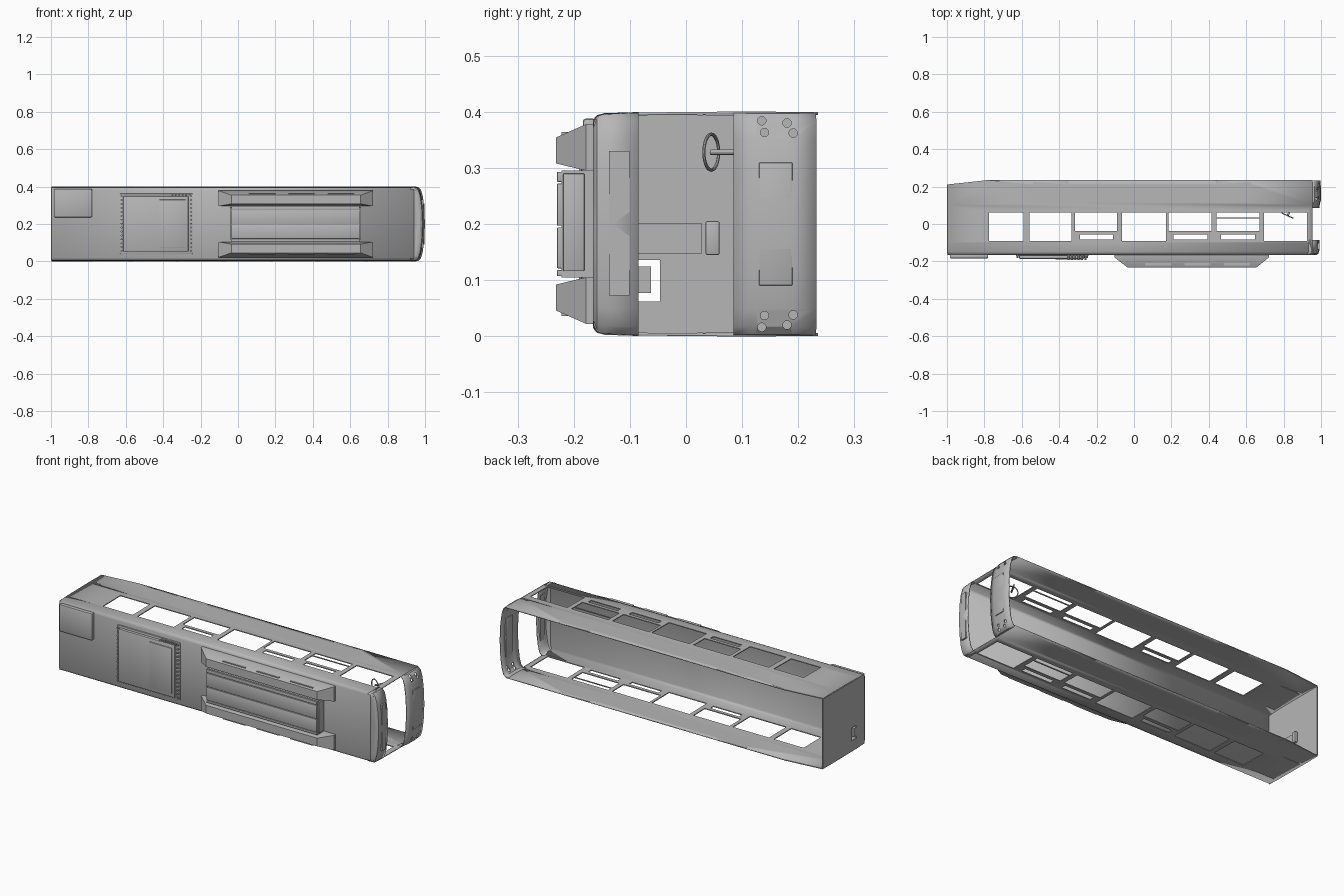
import bpy, bmesh, math
from mathutils import Matrix, Vector

if "Cube" in bpy.data.objects:
    bpy.data.objects.remove(bpy.data.objects["Cube"])

grey = bpy.data.materials.new("body grey")
grey.use_nodes = True
COLOUR = (0.47, 0.47, 0.47, 1)
grey.diffuse_color = COLOUR
grey.node_tree.nodes["Principled BSDF"].inputs["Base Color"].default_value = COLOUR


def finish(name, bm, smooth=True):
    bmesh.ops.recalc_face_normals(bm, faces=bm.faces)
    mesh = bpy.data.meshes.new(name)
    bm.to_mesh(mesh)
    bm.free()
    mesh.materials.append(grey)
    ob = bpy.data.objects.new(name, mesh)
    bpy.context.collection.objects.link(ob)
    if smooth:
        bpy.ops.object.select_all(action="DESELECT")
        ob.select_set(True)
        bpy.context.view_layer.objects.active = ob
        bpy.ops.object.shade_smooth_by_angle(angle=math.radians(30))
    return ob


def add_box(bm, x, y, z):
    size = Matrix.Diagonal((x[1] - x[0], y[1] - y[0], z[1] - z[0], 1))
    mid = Matrix.Translation((sum(x) / 2, sum(y) / 2, sum(z) / 2))
    return bmesh.ops.create_cube(bm, size=1, matrix=mid @ size)["verts"]


def box(name, x, y, z, bevel=0):
    bm = bmesh.new()
    add_box(bm, x, y, z)
    if bevel:
        bmesh.ops.bevel(bm, geom=bm.edges[:], offset=bevel, segments=2, affect="EDGES", profile=0.5)
    return finish(name, bm)


def add_cylinder(bm, centre, axis, radius, depth, segments=24):
    turn = Vector((0, 0, 1)).rotation_difference(Vector(axis)).to_matrix().to_4x4()
    bmesh.ops.create_cone(bm, cap_ends=True, segments=segments, radius1=radius, radius2=radius,
                          depth=depth, matrix=Matrix.Translation(centre) @ turn)


def sweep(rows):
    """Skin a list of equally long point rows."""
    bm = bmesh.new()
    grid = [[bm.verts.new(p) for p in row] for row in rows]
    for a, b in zip(grid, grid[1:]):
        for i in range(len(a) - 1):
            bm.faces.new((a[i], a[i + 1], b[i + 1], b[i]))
    return bm


def thicken_and_cut(ob, thickness, cutter_bm=None):
    cutter = None
    if thickness:
        solid = ob.modifiers.new("thickness", "SOLIDIFY")
        solid.thickness, solid.offset = thickness, 0
    if cutter_bm:
        cutter = finish("cutter", cutter_bm, False)
        cutter.hide_render = True
        cut = ob.modifiers.new("openings", "BOOLEAN")
        cut.operation, cut.solver, cut.object = "DIFFERENCE", "EXACT", cutter
    bpy.context.view_layer.update()
    done = bpy.data.meshes.new_from_object(ob.evaluated_get(bpy.context.evaluated_depsgraph_get()))
    ob.modifiers.clear()
    ob.data = done
    if cutter:
        bpy.data.objects.remove(cutter)


# Roof and both sides as one folded sheet
half = [(0.235, 0.003), (0.1, 0.002), (-0.1, 0.004), (-0.148, 0.007), (-0.158, 0.011), (-0.162, 0.02)]
section = half + [(y, 0.4 - z) for y, z in reversed(half)]
shell = finish("body_shell", sweep([[(x, y, z) for y, z in section] for x in (-0.997, 0.955)]))
holes = bmesh.new()
through = (-0.1, 0.5)
for x0, x1 in ((-0.775, -0.59), (-0.56, -0.335), (-0.065, 0.17), (0.695, 0.925)):
    add_box(holes, (x0, x1), (-0.092, 0.062), through)
for x0, x1 in ((-0.315, -0.09), (0.185, 0.415), (0.44, 0.67)):
    add_box(holes, (x0, x1), (-0.038, 0.062), through)
    add_box(holes, (x0 + 0.025, x1 - 0.022), (-0.084, -0.056), through)
for x in (-0.445, 0.532):
    add_cylinder(holes, (x, 0.21, 0.2), (0, 0, 1), 0.095, 0.6, 48)
    add_box(holes, (x - 0.095, x + 0.095), (0.21, 0.3), through)
# Rising skirt at the rear
for v in add_box(holes, (-1.1, -0.78), (0.235, 0.3), through):
    if v.co.x < -1 and v.co.y < 0.25:
        v.co.y = 0.2
thicken_and_cut(shell, 0.005, holes)

# Rear wall with its opening, hatch and latch
rear = box("rear_wall", (-1, -0.994), (-0.158, 0.211), (0.006, 0.394))
gap = bmesh.new()
add_box(gap, (-1.1, -0.9), (-0.086, -0.046), (0.062, 0.136))
thicken_and_cut(rear, 0, gap)
box("rear_opening_block", (-1, -0.985), (-0.086, -0.062), (0.077, 0.124))
box("rear_hatch", (-0.995, -0.989), (-0.086, 0.028), (0.147, 0.202))
box("rear_latch", (-0.995, -0.98), (0.035, 0.06), (0.145, 0.205), 0.003)

# Curved front: upper band and bumper share a plan outline
side = [(0.935, 0.003), (0.957, 0.005), (0.969, 0.018), (0.978, 0.05), (0.986, 0.11)]
plan = side + [(0.99, 0.2)] + [(x, 0.4 - z) for x, z in reversed(side)]


def front_row(y, dx, squeeze=1.0):
    return [(x + dx, y, 0.2 + (z - 0.2) * squeeze) for x, z in plan]


band_rows = [front_row(-0.085, 0), front_row(-0.145, -0.002, 0.99),
             front_row(-0.157, -0.006, 0.975), front_row(-0.163, -0.016, 0.94)]
band_rows.append([(0.94, -0.163, z) for _, _, z in band_rows[-1]])
band = finish("front_upper_band", sweep(band_rows))
thicken_and_cut(band, 0.005)
box("sign_panel", (0.975, 0.991), (-0.137, -0.101), (0.073, 0.33))

bumper_rows = [front_row(0.085, -0.002), front_row(0.115, 0.003), front_row(0.125, 0.007),
               front_row(0.19, 0.007), front_row(0.232, 0.004)]
bumper = finish("front_bumper", sweep(bumper_rows))
lamps = bmesh.new()
for y, z in ((0.135, 0.384), (0.14, 0.363), (0.18, 0.38), (0.191, 0.362)):
    for height in (z, 0.4 - z):
        add_cylinder(lamps, (0.97, y, height), (1, 0, 0), 0.0075, 0.1)
thicken_and_cut(bumper, 0.005, lamps)
box("bumper_panel", (0.985, 0.9975), (0.13, 0.19), (0.09, 0.31), 0.003)

# Rear corner roof box
box("rear_roof_box", (-0.985, -0.78), (-0.184, -0.16), (0.236, 0.388), 0.006)

# Roof hatch with lid and bolts
box("roof_hatch_base", (-0.632, -0.242), (-0.171, -0.16), (0.04, 0.362), 0.003)
box("roof_hatch_cover", (-0.615, -0.265), (-0.186, -0.165), (0.052, 0.35), 0.006)
box("roof_hatch_lid", (-0.42, -0.28), (-0.191, -0.18), (0.075, 0.33), 0.002)
bolts = bmesh.new()
for i in range(15):
    z = 0.055 + i * 0.021
    for x in (-0.251, -0.623):
        add_cylinder(bolts, (x, -0.174, z), (0, 1, 0), 0.005, 0.014, 10)
for i in range(6):
    add_cylinder(bolts, (-0.35 + i * 0.018, -0.182, 0.356), (0, 1, 0), 0.005, 0.02, 10)
finish("roof_hatch_bolts", bolts)

# Cooling unit: ridged core with flared rails on both sides
box("cooler_core", (-0.035, 0.65), (-0.222, -0.16), (0.105, 0.295))
for i, (z0, z1) in enumerate(((0.107, 0.118), (0.121, 0.194), (0.197, 0.272), (0.275, 0.293))):
    box(f"cooler_cover_{i + 1}", (-0.035, 0.65), (-0.23, -0.22), (z0, z1), 0.002)
for x in (-0.04, 0.651):
    box("cooler_end_panel", (x - 0.003, x + 0.007), (-0.219, -0.181), (0.116, 0.29), 0.002)


def cooler_rail(name, mirror):
    bm = bmesh.new()
    low = [(-0.105, 0.295), (0.722, 0.295), (0.722, 0.378), (-0.105, 0.378)]
    high = [(-0.035, 0.308), (0.655, 0.308), (0.655, 0.354), (-0.035, 0.354)]
    flip = (lambda z: 0.4 - z) if mirror else (lambda z: z)
    rings = [[bm.verts.new((x, y, flip(z))) for x, z in ring]
             for y, ring in ((-0.16, low), (-0.178, low), (-0.232, high))]
    for a, b in zip(rings, rings[1:]):
        for i in range(4):
            j = (i + 1) % 4
            bm.faces.new((a[i], a[j], b[j], b[i]))
    bm.faces.new(rings[0])
    bm.faces.new(rings[-1])
    finish(name, bm)
    z = sorted((flip(0.354), flip(0.364)))
    for x in (0.06, 0.27, 0.48):
        box(name + "_grille", (x, x + 0.14), (-0.222, -0.2), z)


cooler_rail("cooler_rail_upper", False)
cooler_rail("cooler_rail_lower", True)

# Window bar in the sixth bay
for z in (0.003, 0.397):
    box("window_bar", (0.44, 0.67), (0.03, 0.035), (z - 0.0025, z + 0.0025))

# Steering wheel and column
bpy.ops.mesh.primitive_torus_add(major_radius=0.032, minor_radius=0.003, major_segments=32,
                                 minor_segments=8, location=(0.82, 0.045, 0.328),
                                 rotation=(math.radians(90), math.radians(25), 0))
wheel = bpy.context.object
wheel.name = "steering_wheel"
wheel.rotation_euler = Vector((0.45, 1, 0)).to_track_quat("Z", "Y").to_euler()
wheel.data.materials.append(grey)
column = bmesh.new()
add_cylinder(column, (0.838, 0.075, 0.328), (0.5, 0.86, 0), 0.005, 0.07, 12)
finish("steering_column", column)
